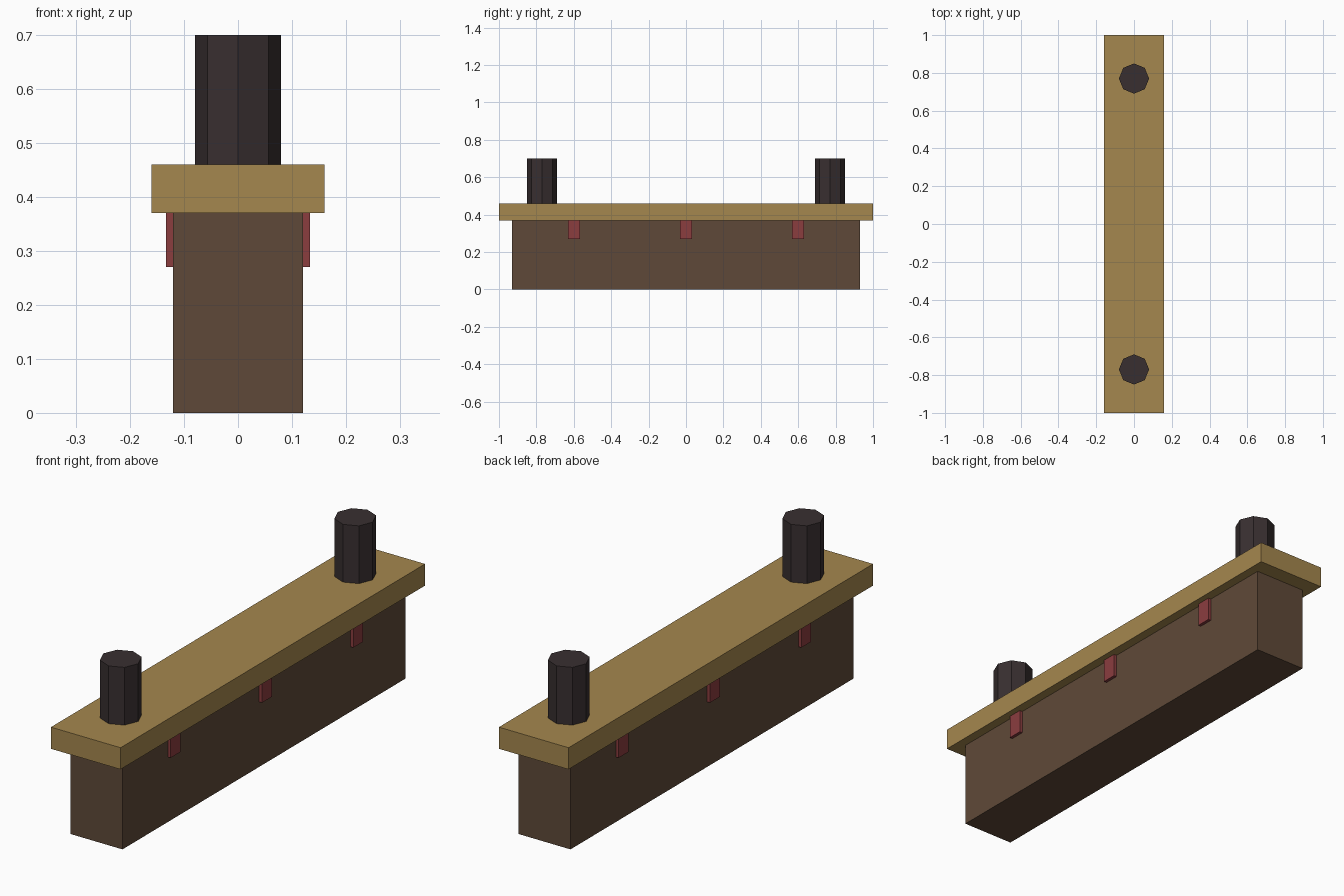
import bpy

cube = bpy.data.objects.get("Cube")
if cube:
    bpy.data.objects.remove(cube, do_unlink=True)


def material(name, rgb):
    """Flat material from 0-255 display values, converted to linear."""
    lin = [((c / 255 + 0.055) / 1.055) ** 2.4 for c in rgb]
    mat = bpy.data.materials.new(name)
    mat.use_nodes = True
    mat.diffuse_color = (*lin, 1)
    mat.node_tree.nodes["Principled BSDF"].inputs["Base Color"].default_value = (*lin, 1)
    return mat


def finish(name, mat):
    obj = bpy.context.object
    obj.name = name
    obj.data.materials.append(mat)
    return obj


def box(name, mat, center, size):
    bpy.ops.mesh.primitive_cube_add(size=1, location=center)
    obj = finish(name, mat)
    obj.scale = size
    bpy.ops.object.transform_apply(location=False, rotation=False, scale=True)
    return obj


brown = material("dark brown", (95, 73, 56))
tan = material("tan wood", (165, 135, 78))
red = material("dull red", (139, 61, 63))
black = material("charcoal", (56, 47, 48))

# Wall and overhanging cap plank
box("wall_base", brown, (0, 0, 0.185), (0.24, 1.86, 0.37))
box("cap_plank", tan, (0, 0, 0.415), (0.32, 2, 0.09))

# Octagonal posts near both ends
for end, y in (("front", -0.77), ("back", 0.77)):
    bpy.ops.mesh.primitive_cylinder_add(vertices=8, radius=0.08, depth=0.24,
                                        location=(0, y, 0.58))
    finish(end + "_post", black)

# Three small tabs under the plank on each side
for side, sx in (("left", 1), ("right", -1)):
    for spot, y in (("front", -0.6), ("middle", 0), ("back", 0.6)):
        box(f"{side}_{spot}_tab", red, (sx * 0.12, y, 0.32), (0.026, 0.064, 0.1))
